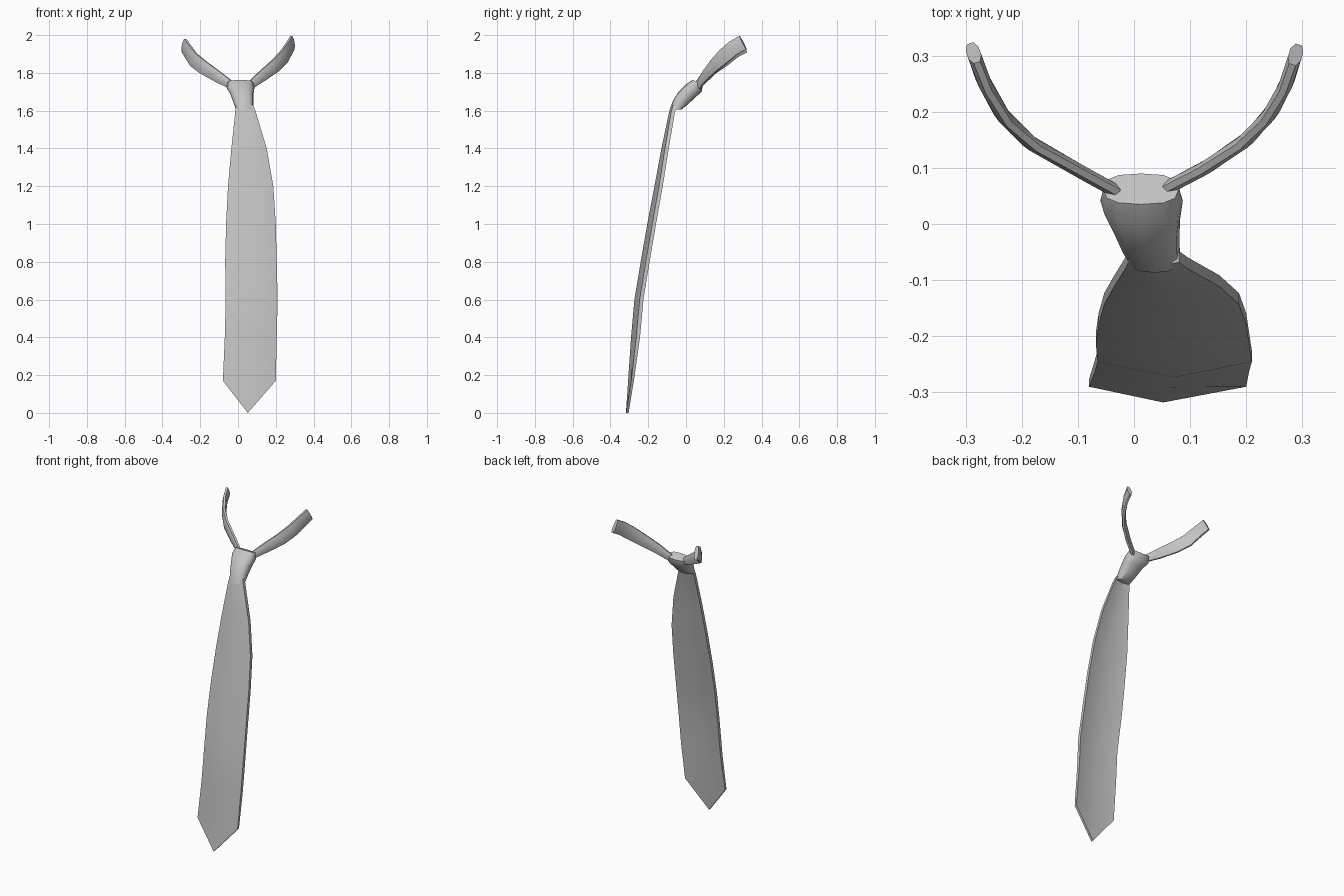
import bpy
import math
from mathutils import Vector

cube = bpy.data.objects.get("Cube")
if cube:
    bpy.data.objects.remove(cube, do_unlink=True)

# Single cloth colour
cloth = bpy.data.materials.new("grey cloth")
cloth.use_nodes = True
GREY = (0.55, 0.55, 0.55, 1)
cloth.diffuse_color = GREY
cloth.node_tree.nodes["Principled BSDF"].inputs["Base Color"].default_value = GREY


def loft(name, rings, angle=40, fold_caps=False):
    """Skin a stack of equal-length rings and close both ends."""
    n = len(rings[0])
    verts = [p for ring in rings for p in ring]
    faces = []
    for r in range(len(rings) - 1):
        for i in range(n):
            j = (i + 1) % n
            faces.append((r * n + i, r * n + j, (r + 1) * n + j, (r + 1) * n + i))
    for base in (0, (len(rings) - 1) * n):
        if fold_caps:
            for i in range(n // 2 - 1):
                faces.append((base + i, base + i + 1, base + n - 2 - i, base + n - 1 - i))
        else:
            faces.append(tuple(range(base, base + n)))
    mesh = bpy.data.meshes.new(name)
    mesh.from_pydata(verts, [], faces)
    mesh.materials.append(cloth)
    obj = bpy.data.objects.new(name, mesh)
    bpy.context.collection.objects.link(obj)
    bpy.ops.object.select_all(action="DESELECT")
    obj.select_set(True)
    bpy.context.view_layer.objects.active = obj
    # Consistent outward normals
    bpy.ops.object.mode_set(mode="EDIT")
    bpy.ops.mesh.select_all(action="SELECT")
    bpy.ops.mesh.normals_make_consistent(inside=False)
    bpy.ops.object.mode_set(mode="OBJECT")
    bpy.ops.object.shade_smooth_by_angle(angle=math.radians(angle))
    return obj


# Hanging blade: height, left x, right x, front y; bowed forward in the middle
BLADE = [
    (1.63, -0.01, 0.08, -0.077),
    (1.59, -0.015, 0.095, -0.09),
    (1.4, -0.035, 0.152, -0.13),
    (1.2, -0.053, 0.187, -0.167),
    (1.0, -0.063, 0.2, -0.205),
    (0.8, -0.068, 0.205, -0.24),
    (0.6, -0.065, 0.21, -0.273),
    (0.4, -0.07, 0.205, -0.291),
    (0.17, -0.08, 0.2, -0.318),
]
rings = []
for z, x0, x1, y in BLADE:
    last = z < 0.2
    mid_x, mid_z = (0.052, 0.0) if last else ((x0 + x1) / 2, z)
    bow = 0.2 * (x1 - x0) * 0.5
    thick = 0.014 if last else 0.02
    front = [(x0, y + bow, z), (mid_x, y, mid_z), (x1, y + bow, z)]
    back = [(px, py + thick, pz) for px, py, pz in reversed(front)]
    rings.append(front + back)
loft("tie_blade", rings, 40, fold_caps=True)

# Knot: left x, right x, (front y, front z), (back y, back z)
KNOT = [
    (-0.01, 0.082, (-0.087, 1.605), (-0.025, 1.605)),
    (-0.025, 0.081, (-0.068, 1.655), (0.012, 1.635)),
    (-0.04, 0.082, (-0.04, 1.7), (0.055, 1.675)),
    (-0.06, 0.087, (0.0, 1.74), (0.083, 1.7)),
    (-0.055, 0.08, (0.035, 1.762), (0.09, 1.74)),
]
rings = []
for x0, x1, front, back in KNOT:
    ring = []
    for i in range(12):
        a = math.tau * i / 12
        c, s = math.cos(a), math.sin(a)
        u = math.copysign(abs(c) ** 0.75, c)
        t = 0.5 + 0.5 * math.copysign(abs(s) ** 0.75, s)
        ring.append(((x0 + x1) / 2 + u * (x1 - x0) / 2,
                     front[0] + t * (back[0] - front[0]),
                     front[1] + t * (back[1] - front[1])))
    rings.append(ring)
loft("tie_knot", rings, 50)


def strap(name, path):
    """Sweep a flat band, upright on its edge, along the path."""
    pts = [Vector(p) for p in path]
    widths = (0.04, 0.058, 0.072, 0.08, 0.08, 0.08)
    rings = []
    for i, p in enumerate(pts):
        tangent = (pts[min(i + 1, len(pts) - 1)] - pts[max(i - 1, 0)]).normalized()
        side = tangent.cross(Vector((0, 0, 1))).normalized()
        up = side.cross(tangent)
        w, t = widths[i] / 2, 0.012
        rings.append([p + side * (t * a) + up * (w * b) for a, b in
                      ((0.5, 1), (1, 0.4), (1, -0.4), (0.5, -1),
                       (-0.5, -1), (-1, -0.4), (-1, 0.4), (-0.5, 1))])
    loft(name, rings, 50)


# Neck straps, sweeping up and back around the collar
strap("neck_strap_right", [
    (-0.035, 0.06, 1.735), (-0.1, 0.096, 1.775), (-0.185, 0.145, 1.83),
    (-0.235, 0.195, 1.87), (-0.268, 0.255, 1.918), (-0.286, 0.305, 1.945)])
strap("neck_strap_left", [
    (0.06, 0.065, 1.73), (0.13, 0.102, 1.785), (0.2, 0.15, 1.84),
    (0.245, 0.2, 1.888), (0.272, 0.252, 1.932), (0.288, 0.302, 1.96)])
